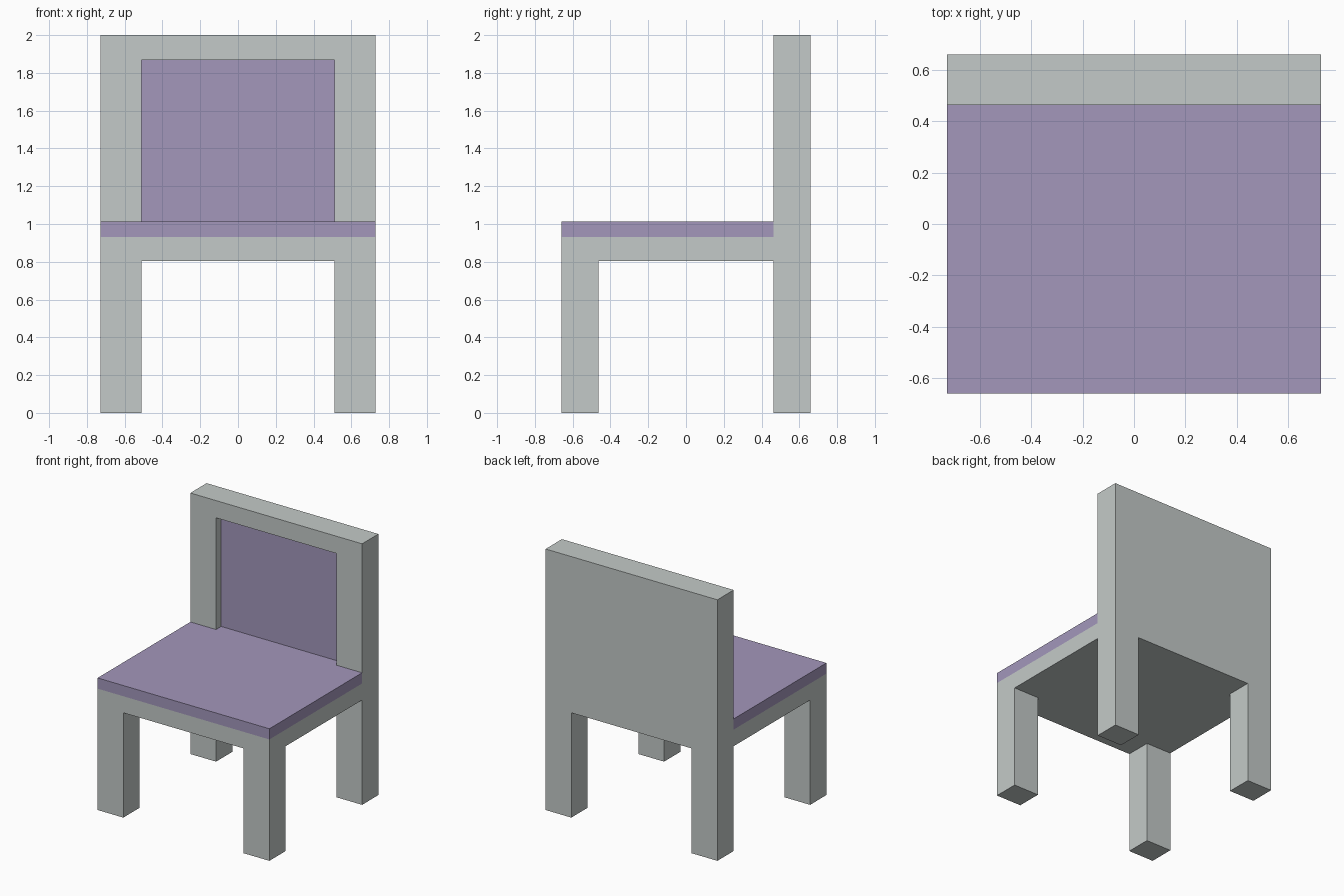
import bpy

if "Cube" in bpy.data.objects:
    bpy.data.objects.remove(bpy.data.objects["Cube"])

# Overall half sizes and key levels
HX, HY, TOP = 0.728, 0.66, 2.0
LEG_X, LEG_Y = 0.51, 0.463      # inner edges of the legs
UNDER, CUSHION_Z, SEAT_Z = 0.803, 0.93, 1.012
RECESS_TOP, RECESS_Y = 1.868, 0.525


def material(name, rgb):
    m = bpy.data.materials.new(name)
    m.diffuse_color = (*rgb, 1.0)
    m.use_nodes = True
    m.node_tree.nodes["Principled BSDF"].inputs["Base Color"].default_value = m.diffuse_color
    return m


def box(name, x, y, z, mats=()):
    """Axis-aligned box from (min, max) ranges."""
    bpy.ops.mesh.primitive_cube_add(size=1)
    ob = bpy.context.object
    ob.name = name
    for v in ob.data.vertices:
        v.co = [r[0] if c < 0 else r[1] for c, r in zip(v.co, (x, y, z))]
    for m in mats:
        ob.data.materials.append(m)
    return ob


def carve(ob, x, y, z):
    """Cut a box-shaped volume out of an object."""
    cutter = box("cutter", x, y, z)
    cutter.hide_render = True
    mod = ob.modifiers.new("carve", 'BOOLEAN')
    mod.operation = 'DIFFERENCE'
    mod.solver = 'EXACT'
    mod.object = cutter
    bpy.context.view_layer.objects.active = ob
    bpy.ops.object.modifier_apply(modifier=mod.name)
    bpy.data.objects.remove(cutter, do_unlink=True)


grey = material("pale grey", (0.552, 0.591, 0.578))
purple = material("muted purple", (0.366, 0.309, 0.497))

# Chair frame: one solid block, carved into legs, seat base and back
frame = box("chair_frame", (-HX, HX), (-HY, HY), (0, TOP), (grey, purple))
carve(frame, (-1, 1), (-1, LEG_Y), (CUSHION_Z, 3))                    # space over the seat
carve(frame, (-LEG_X, LEG_X), (0, RECESS_Y), (SEAT_Z, RECESS_TOP))    # backrest recess
carve(frame, (-LEG_X, LEG_X), (-1, 1), (-1, UNDER))                   # gap between left and right legs
carve(frame, (-1, 1), (-LEG_Y, LEG_Y), (-1, UNDER))                   # gap between front and back legs

# Upholstered recess panel and its floor
for p in frame.data.polygons:
    c, n = p.center, p.normal
    panel = n.y < -0.9 and abs(c.y - RECESS_Y) < 0.01
    floor = n.z > 0.9 and abs(c.z - SEAT_Z) < 0.01
    p.material_index = 1 if panel or floor else 0

# Seat cushion
box("seat_cushion", (-HX, HX), (-HY, LEG_Y), (CUSHION_Z, SEAT_Z), (purple,))
